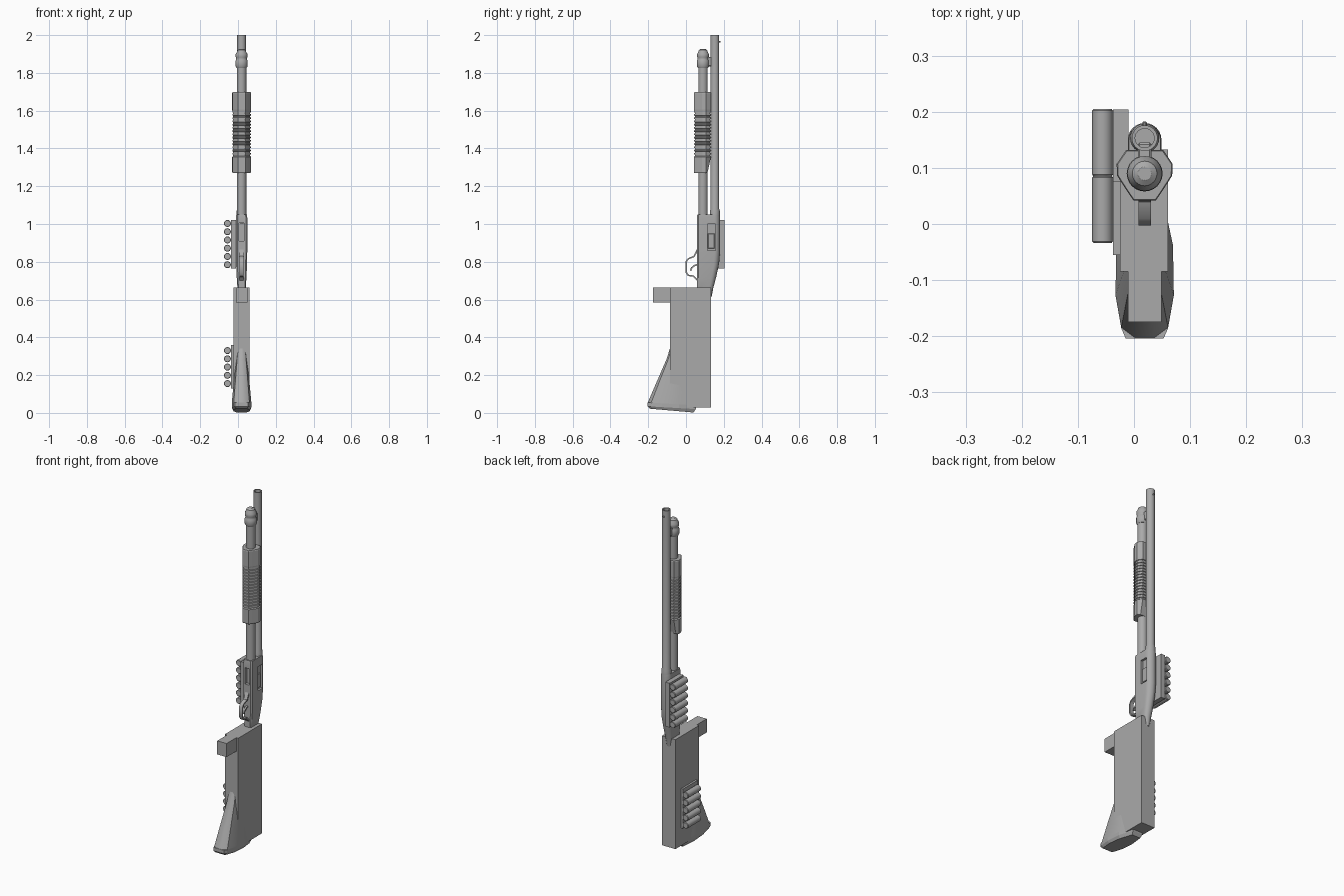
import bpy, bmesh, math
from mathutils import Vector

if "Cube" in bpy.data.objects:
    bpy.data.objects.remove(bpy.data.objects["Cube"], do_unlink=True)

CX = 0.019  # centre plane of the gun
grey = bpy.data.materials.new("plain grey")
grey.use_nodes = True
colour = (0.4, 0.4, 0.4, 1)
grey.diffuse_color = colour
grey.node_tree.nodes["Principled BSDF"].inputs["Base Color"].default_value = colour


def finish(name, bm, smooth=False):
    bmesh.ops.recalc_face_normals(bm, faces=bm.faces)
    mesh = bpy.data.meshes.new(name)
    bm.to_mesh(mesh)
    bm.free()
    mesh.materials.append(grey)
    ob = bpy.data.objects.new(name, mesh)
    bpy.context.collection.objects.link(ob)
    bpy.ops.object.select_all(action="DESELECT")
    ob.select_set(True)
    bpy.context.view_layer.objects.active = ob
    if smooth:
        bpy.ops.object.shade_smooth_by_angle(angle=math.radians(35))
    return ob


def loft(name, rings, smooth=False):
    """Skin a list of rings and cap both ends."""
    bm = bmesh.new()
    loops = [[bm.verts.new(p) for p in ring] for ring in rings]
    n = len(loops[0])
    for a, b in zip(loops, loops[1:]):
        for i in range(n):
            j = (i + 1) % n
            bm.faces.new((a[i], a[j], b[j], b[i]))
    bm.faces.new(loops[0])
    bm.faces.new(loops[-1])
    return finish(name, bm, smooth)


def box(name, x, y, z, bevel=0):
    bm = bmesh.new()
    bmesh.ops.create_cube(bm, size=1)
    for v in bm.verts:
        v.co = [(a + b) / 2 + c * (b - a) for (a, b), c in zip((x, y, z), v.co)]
    if bevel:
        bmesh.ops.bevel(bm, geom=bm.edges[:], offset=bevel, segments=1, affect="EDGES")
    return finish(name, bm)


def lathe(name, profile, x, y, sides=24, along_y=False):
    """Turn (radius, height) pairs about an upright axis, or about y when along_y."""
    rings = []
    for r, h in profile:
        ring = []
        for i in range(sides):
            a = 2 * math.pi * i / sides
            u, v = r * math.cos(a), r * math.sin(a)
            ring.append((x + u, h, y + v) if along_y else (x + u, y + v, h))
        rings.append(ring)
    return loft(name, rings, True)


def strip(name, path, half_width, thick):
    """Flat strap following a (y, z) path in the centre plane."""
    rings = []
    for i, (y, z) in enumerate(path):
        a, b = path[max(i - 1, 0)], path[min(i + 1, len(path) - 1)]
        t = Vector((b[0] - a[0], b[1] - a[1])).normalized() * thick / 2
        rings.append([(CX + s * half_width, y - k * t.y, z + k * t.x)
                      for s, k in ((-1, -1), (1, -1), (1, 1), (-1, 1))])
    return loft(name, rings, True)


def mirrored(half):
    """Complete a half outline of (x offset, y) into a full one."""
    return half + [(-x, y) for x, y in reversed(half)]


# Barrel with open bore, bead sight and collar
lathe("barrel", [(.026, 1.03), (.026, 1.07), (.023, 1.08), (.023, 2), (.017, 2), (.017, 1.8)], CX, .153)
lathe("front_sight", [(.004, .172), (.004, .181), (.002, .183)], CX, 1.965, 10, True)

# Magazine tube, its cap and the clamp to the barrel
lathe("magazine_tube", [(.025, 1.0), (.025, 1.85)], CX, .09)
lathe("magazine_cap", [(.026, 1.825), (.032, 1.835), (.032, 1.865), (.029, 1.87), (.029, 1.88),
                       (.031, 1.885), (.031, 1.9), (.024, 1.912), (.022, 1.92), (.012, 1.927)], CX, .09)
box("barrel_clamp", (CX - .012, CX + .012), (.1, .145), (1.835, 1.885), .003)

# Ribbed fore-end
grip = mirrored([(.02, .042), (.031, .058), (.049, .086), (.05, .107), (.033, .132)])
levels = [(1.27, .96), (1.276, 1), (1.355, 1)]
ribs = 14
for i in range(ribs):
    z0, step = 1.36 + i * .24 / ribs, .24 / ribs
    levels += [(z0, .9), (z0 + step * .4, .9), (z0 + step * .5, .98), (z0 + step * .9, .98)]
levels += [(1.605, 1), (1.692, 1), (1.698, .96)]
loft("fore_end", [[(CX + x * s, min(.09 + (y - .09) * s, .115 if z < 1.3 else 1), z) for x, y in grip]
                  for z, s in levels])


# Receiver with rounded back, tapering into the stock
def receiver_ring(z, front, back, half):
    arc = [(half * math.cos(a), back - half + half * math.sin(a))
           for a in (math.pi / 2 * i / 6 for i in range(6))]
    outline = mirrored([(half * .75, front), (half, front + .008)] + arc + [(.001, back)])
    return [(CX + x, y, z) for x, y in outline]


receiver = loft("receiver", [receiver_ring(*r) for r in (
    (.615, .09, .136, .015), (.66, .057, .144, .022), (.72, .057, .16, .026),
    (.79, .057, .175, .029), (.85, .057, .18, .03), (1.035, .057, .18, .03), (1.05, .06, .178, .028))], True)

# Ejection port on one side, loading port at the front
for x, y, z in (((.036, .07), (.113, .157), (.86, 1.0)), ((.005, .033), (.04, .075), (.91, 1.005))):
    cutter = box("port_cutter", x, y, z)
    cutter.hide_render = True
    bpy.context.view_layer.objects.active = receiver
    cut = receiver.modifiers.new("port", "BOOLEAN")
    cut.object = cutter
    cut.solver = "EXACT"
    bpy.ops.object.modifier_apply(modifier=cut.name)
    bpy.data.objects.remove(cutter, do_unlink=True)
box("bolt", (.03, .042), (.117, .15), (.87, .95), .002)

# Trigger group
strip("trigger_guard", [(.062, .865), (.042, .828), (.012, .816), (.001, .8), (.001, .745),
                        (.012, .728), (.04, .724), (.062, .7)], .011, .008)
strip("trigger", [(.062, .785), (.045, .78), (.03, .768), (.024, .752)], .005, .008)

# Stock block and its forward lug
box("stock_block", (-.025, .061), (-.085, .133), (.028, .664))
box("stock_lug", (-.011, .049), (-.175, -.08), (.585, .664))


# Flared butt and rubber pad
def butt_ring(half, front, back, z_front, z_back, chamfer=.35):
    run = back - front
    outline = mirrored([(half * chamfer, front), (half * .8, front + run * .07),
                        (half, front + run * .3), (half * .97, front + run * .65), (half * .6, back)])
    return [(CX + x, y, z_front + (z_back - z_front) * (y - front) / run) for x, y in outline]


loft("butt", [butt_ring(*r) for r in ((.022, -.075, .03, .37, .37), (.03, -.105, .03, .28, .28),
                                     (.042, -.157, .04, .16, .16), (.052, -.202, .05, .055, .04))], True)
loft("butt_pad", [butt_ring(*r, .65) for r in ((.052, -.204, .052, .055, .04), (.052, -.204, .052, .035, .02),
                                              (.044, -.19, .04, .022, .002))])

# Shell carriers on the side of the receiver and the stock
for place, count, top, plate_z, y0, plate_y in (
        ("receiver", 6, 1.003, (.765, 1.022), .085, (.076, .204)),
        ("stock", 5, .33, (.13, .36), -.034, (-.055, .08))):
    box(place + "_shell_plate", (-.037, -.01 if place == "receiver" else -.024), plate_y, plate_z)
    for i in range(count):
        lathe(f"{place}_shell_{i + 1}", [(.016, y0), (.0185, y0 + .003), (.0185, y0 + .117), (.016, y0 + .12)],
              -.056, top - i * .0437, 16, True)
